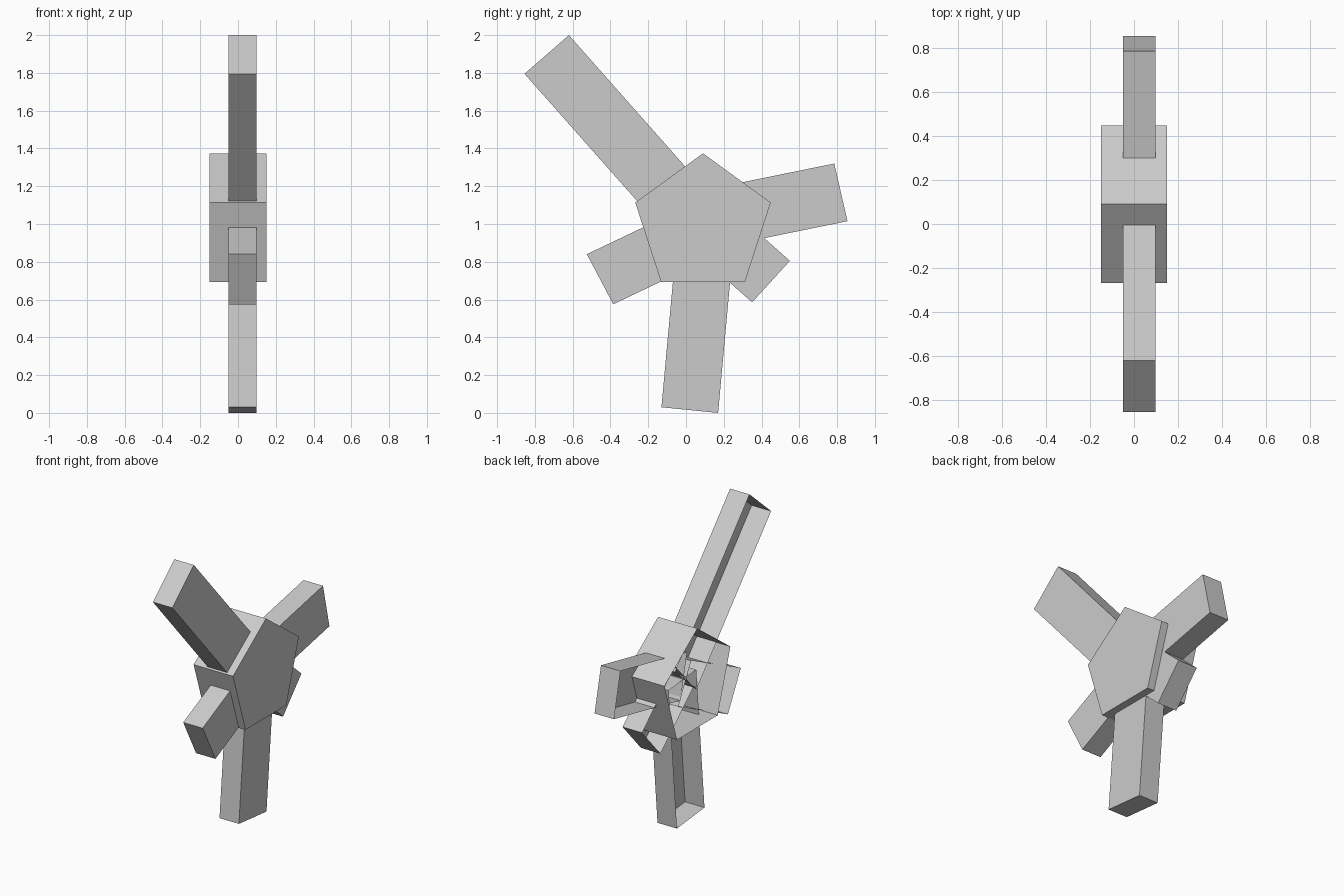
import bpy
import bmesh
from math import sin, cos, tau
from mathutils import Vector

cube = bpy.data.objects.get("Cube")
if cube:
    bpy.data.objects.remove(cube, do_unlink=True)

# single plain grey
grey = bpy.data.materials.new("plain grey")
grey.use_nodes = True
color = (0.6, 0.6, 0.6, 1)
grey.diffuse_color = color
grey.node_tree.nodes["Principled BSDF"].inputs["Base Color"].default_value = color


def open_tray(name, outline, x_open, x_closed):
    """Prism along x from a (y, z) outline, closed at x_closed, open at x_open."""
    bm = bmesh.new()
    near = [bm.verts.new((x_open, y, z)) for y, z in outline]
    far = [bm.verts.new((x_closed, y, z)) for y, z in outline]
    bm.faces.new(far)
    n = len(outline)
    for i in range(n):
        j = (i + 1) % n
        bm.faces.new((near[i], near[j], far[j], far[i]))
    mesh = bpy.data.meshes.new(name)
    bm.to_mesh(mesh)
    bm.free()
    mesh.materials.append(grey)
    obj = bpy.data.objects.new(name, mesh)
    bpy.context.collection.objects.link(obj)
    return obj


# five-sided hub
radius = 0.377
pentagon = [(0.09 - radius * sin(i * tau / 5), 0.997 + radius * cos(i * tau / 5))
            for i in range(5)]
open_tray("pentagon_hub", pentagon, -0.15, 0.15)

# arms: the two tip corners, then the middle of the root near the hub centre
arms = {
    "long_upper_arm": ((-0.62, 2.0), (-0.855, 1.795), (0.072, 0.983)),
    "short_front_arm": ((-0.525, 0.84), (-0.385, 0.575), (0.085, 0.965)),
    "lower_arm": ((-0.13, 0.03), (0.17, 0.0), (0.11, 1.0)),
    "short_back_arm": ((0.35, 0.585), (0.55, 0.805), (0.09, 1.015)),
    "back_arm": ((0.855, 1.015), (0.785, 1.32), (0.095, 1.02)),
}
for name, corners in arms.items():
    tip_a, tip_b, root = (Vector(c) for c in corners)
    half = (tip_b - tip_a) / 2
    open_tray(name, [tip_a, tip_b, root + half, root - half], -0.05, 0.098)
